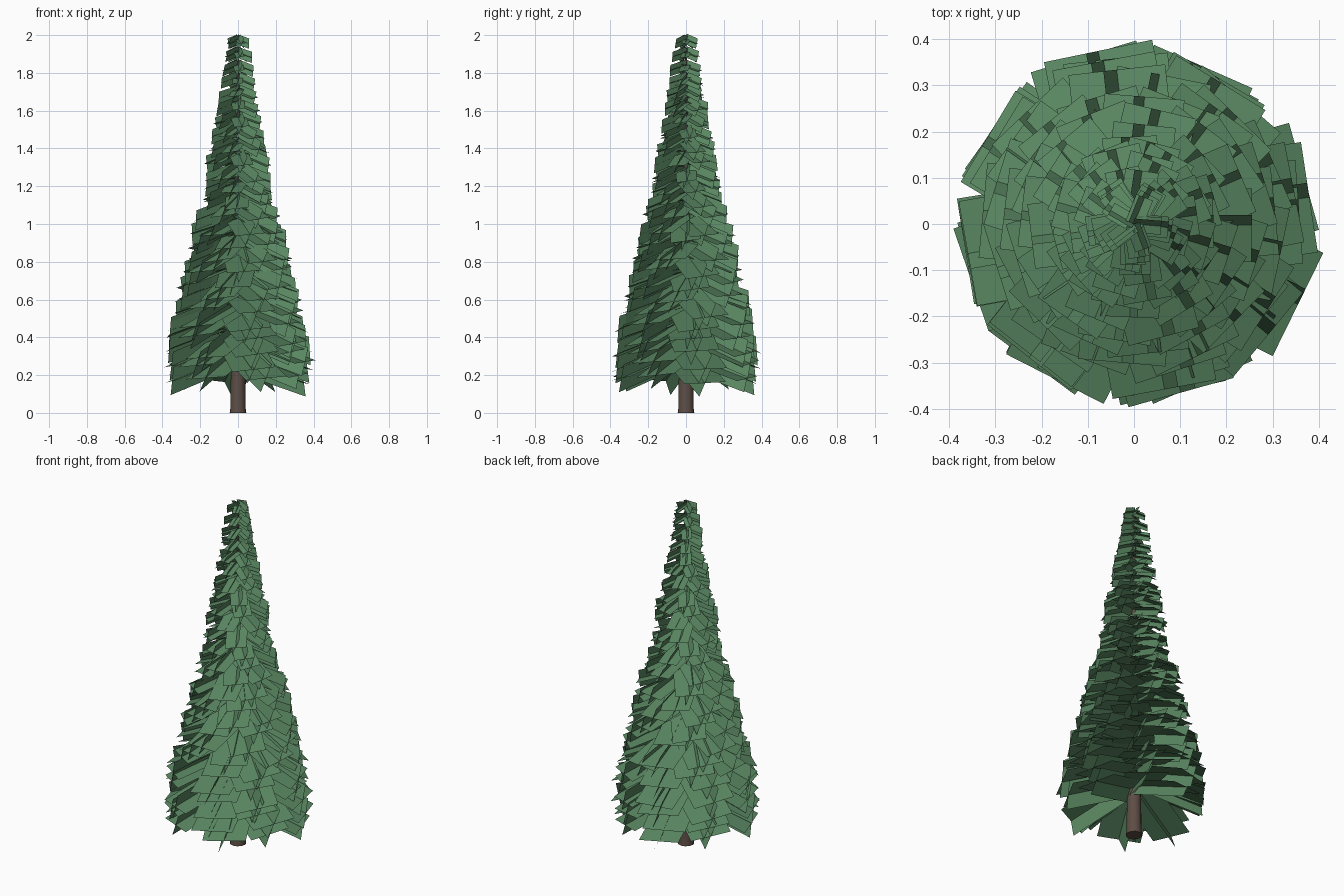
import bpy, bmesh, math, random
from mathutils import Vector

if "Cube" in bpy.data.objects:
    bpy.data.objects.remove(bpy.data.objects["Cube"])

random.seed(4)


def make_object(name, bm, color):
    mesh = bpy.data.meshes.new(name)
    bm.to_mesh(mesh)
    bm.free()
    mat = bpy.data.materials.new(name + "_material")
    mat.diffuse_color = (*color, 1)
    mat.use_nodes = True
    mat.node_tree.nodes["Principled BSDF"].inputs["Base Color"].default_value = mat.diffuse_color
    mesh.materials.append(mat)
    ob = bpy.data.objects.new(name, mesh)
    bpy.context.collection.objects.link(ob)
    return ob


def interpolate(points, z):
    for (z0, r0), (z1, r1) in zip(points, points[1:]):
        if z <= z1:
            return r0 + (r1 - r0) * (z - z0) / (z1 - z0)
    return points[-1][1]


# Trunk: tapered 12-sided column with a slight flare at the foot
SIDES = 12
bm = bmesh.new()
rings = []
for z, r in [(0, .044), (.02, .041), (.2, .038), (1.0, .021), (1.97, .003)]:
    rings.append([bm.verts.new((r * math.cos(math.tau * i / SIDES),
                                r * math.sin(math.tau * i / SIDES), z))
                  for i in range(SIDES)])
for a, b in zip(rings, rings[1:]):
    for i in range(SIDES):
        j = (i + 1) % SIDES
        bm.faces.new((a[i], a[j], b[j], b[i])).smooth = True
bm.faces.new(rings[0][::-1])
bm.faces.new(rings[-1])
make_object("trunk", bm, (.11, .075, .06))

# Foliage: drooping branches, each a flat card and an upright card that cross
PROFILE = [(.16, .365), (.27, .385), (.4, .365), (.55, .335), (.75, .285),
           (1.0, .235), (1.12, .185), (1.35, .165), (1.5, .13), (1.6, .115),
           (1.75, .09), (1.85, .08), (1.96, .06)]
TIERS = 26


def card(bm, root, reach, width, roll):
    # width runs across the branch, tipped upward by the roll angle
    out = reach.copy()
    out.z = 0
    side = Vector((0, 0, 1)).cross(out).normalized() * math.cos(roll)
    side.z = math.sin(roll)
    half = side * width / 2
    tip = root + reach
    bm.faces.new([bm.verts.new(p) for p in
                  (root - half, tip - half, tip + half, root + half)])


bm = bmesh.new()
for t in range(TIERS):
    tip = 1.955 - .0712 * t
    count = round(5 + 3 * t / (TIERS - 1))
    for k in range(count):
        tip_z = tip + random.uniform(-.025, .025) * min(1, t / 12)
        r = interpolate(PROFILE, max(.16, tip_z)) * random.uniform(.96, 1.03)
        drop = r * random.uniform(.32, .42)
        a = math.tau * k / count + 2.4 * t + random.uniform(-.12, .12)
        root = Vector((0, 0, tip_z + drop))
        reach = Vector((r * math.cos(a), r * math.sin(a), -drop))
        card(bm, root, reach, r * .63, random.uniform(.03, .15))
        card(bm, root, reach, .04 + r * .32, random.uniform(1.1, 1.25))
make_object("foliage", bm, (.10, .24, .12))
